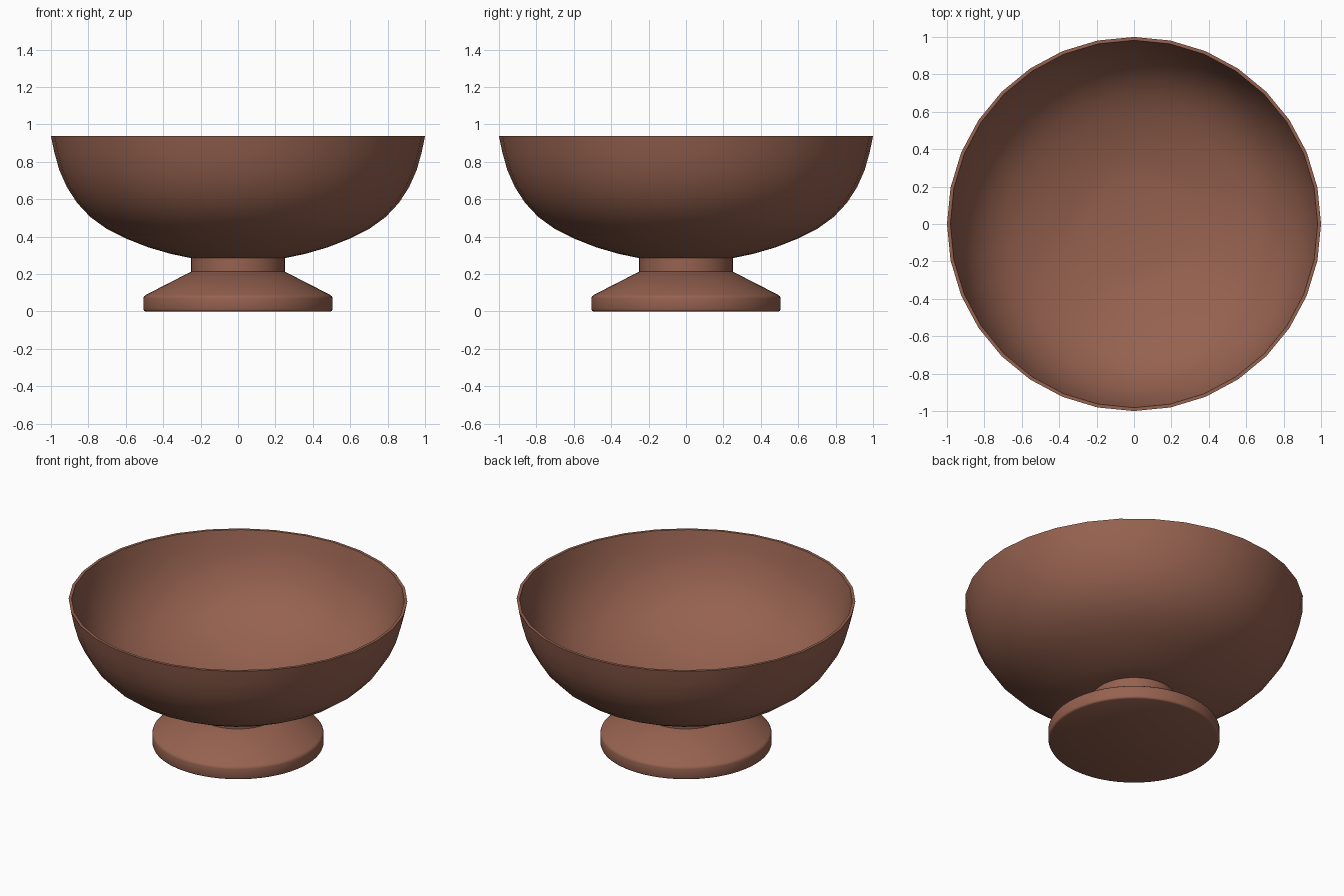
import bpy, math

if "Cube" in bpy.data.objects:
    bpy.data.objects.remove(bpy.data.objects["Cube"])

clay = bpy.data.materials.new("brown_clay")
clay.diffuse_color = (0.305, 0.122, 0.08, 1)
clay.use_nodes = True
clay.node_tree.nodes["Principled BSDF"].inputs["Base Color"].default_value = clay.diffuse_color


def lathe(name, profile, sides, angle):
    """Spin a closed (radius, height) profile round z; radius 0 makes a pole."""
    verts, faces, rings = [], [], []
    for r, z in profile:
        start = len(verts)
        if r == 0:
            verts.append((0, 0, z))
            rings.append([start] * sides)
        else:
            for i in range(sides):
                a = 2 * math.pi * i / sides
                verts.append((r * math.cos(a), r * math.sin(a), z))
            rings.append(list(range(start, start + sides)))
    for low, high in zip(rings, rings[1:]):
        for i in range(sides):
            j = (i + 1) % sides
            face = list(dict.fromkeys((low[i], low[j], high[j], high[i])))
            faces.append(face)
    mesh = bpy.data.meshes.new(name)
    mesh.from_pydata(verts, [], faces)
    mesh.materials.append(clay)
    obj = bpy.data.objects.new(name, mesh)
    bpy.context.collection.objects.link(obj)
    bpy.ops.object.select_all(action='DESELECT')
    obj.select_set(True)
    bpy.context.view_layer.objects.active = obj
    bpy.ops.object.shade_smooth_by_angle(angle=math.radians(angle))
    return obj


# Thin-walled bowl: outside upwards, over the rim, then down the inside
outer = [(0.25, 0.285), (0.36, 0.308), (0.48, 0.343), (0.60, 0.39), (0.70, 0.44),
         (0.79, 0.505), (0.86, 0.58), (0.915, 0.665), (0.955, 0.755),
         (0.982, 0.85), (1.0, 0.937)]
inner = [(0.982, 0.937), (0.964, 0.853), (0.937, 0.762), (0.898, 0.675),
         (0.845, 0.593), (0.777, 0.52), (0.69, 0.457), (0.592, 0.408),
         (0.474, 0.362), (0.356, 0.328), (0.25, 0.305)]
lathe("bowl", [(0, 0.285)] + outer + inner + [(0, 0.302)], 32, 40)

# Short neck joining bowl and foot
lathe("neck", [(0, 0.205), (0.25, 0.205), (0.25, 0.287), (0, 0.287)], 64, 30)

# Flared foot with softened edges
lathe("foot", [(0, 0), (0.495, 0), (0.503, 0.004), (0.506, 0.012), (0.506, 0.07),
               (0.503, 0.08), (0.492, 0.089), (0.25, 0.213), (0, 0.213)], 64, 50)
